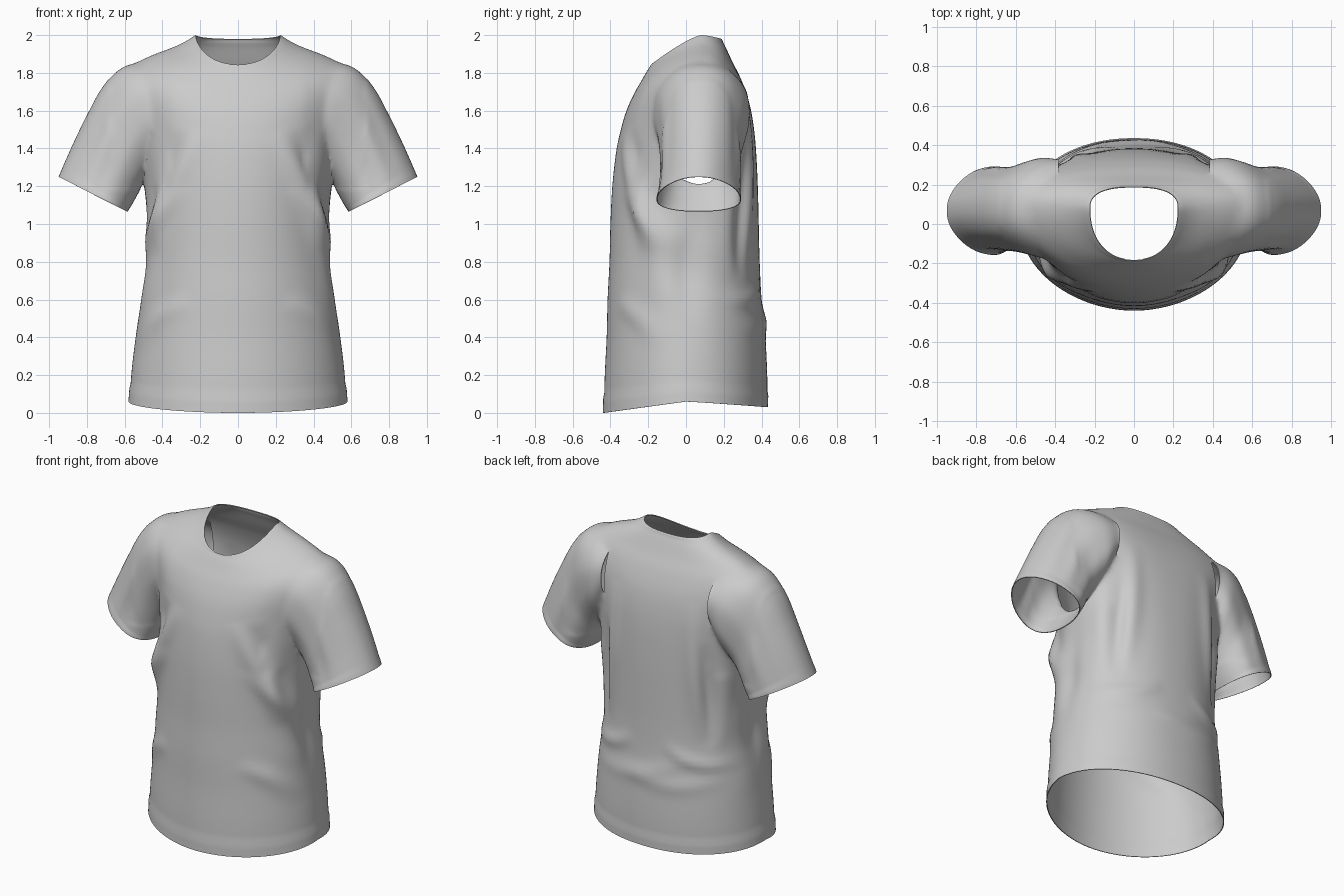
import bpy, bmesh
from math import sin, cos, pi, exp, hypot

if "Cube" in bpy.data.objects:
    bpy.data.objects.remove(bpy.data.objects["Cube"], do_unlink=True)

cotton = bpy.data.materials.new("grey_cotton")
cotton.use_nodes = True
GREY = (0.6, 0.6, 0.6, 1)
cotton.diffuse_color = GREY
cotton.node_tree.nodes["Principled BSDF"].inputs["Base Color"].default_value = GREY


def spline(keys, t):
    """Catmull-Rom through tuples, t from 0 to 1."""
    f = t * (len(keys) - 1)
    i = min(int(f), len(keys) - 2)
    u = f - i
    p = [keys[max(0, min(len(keys) - 1, i + k))] for k in (-1, 0, 1, 2)]
    return [b + 0.5 * u * (c - a + u * (2 * a - 5 * b + 4 * c - d + u * (3 * (b - c) + d - a)))
            for a, b, c, d in zip(*p)]


def power(v, e):
    return (1 if v >= 0 else -1) * abs(v) ** e


def bump(v, width):
    return exp(-(v / width) ** 2)


def fold(x, z, x0, z0, x1, z1, bow, amp, width):
    """Height of one bowed ridge of cloth at (x, z)."""
    dx, dz = x1 - x0, z1 - z0
    length = hypot(dx, dz)
    u = ((x - x0) * dx + (z - z0) * dz) / length ** 2
    if not 0 < u < 1:
        return 0
    side = ((x - x0) * dz - (z - z0) * dx) / length
    return amp * sin(pi * u) * bump(side - bow * sin(pi * u), width)


def loft(name, rows, cols, point):
    """Closed tube; the two end caps get material slot 1."""
    bm = bmesh.new()
    rings = [[bm.verts.new(point(r / (rows - 1), 2 * pi * c / cols)) for c in range(cols)]
             for r in range(rows)]
    for a, b in zip(rings, rings[1:]):
        for c in range(cols):
            d = (c + 1) % cols
            bm.faces.new((a[c], a[d], b[d], b[c]))
    for ring in (rings[0], rings[-1]):
        mid = bm.verts.new(sum((v.co for v in ring), ring[0].co * 0) / cols)
        for c in range(cols):
            bm.faces.new((ring[c], ring[(c + 1) % cols], mid)).material_index = 1
    bmesh.ops.recalc_face_normals(bm, faces=bm.faces)
    mesh = bpy.data.meshes.new(name)
    bm.to_mesh(mesh)
    bm.free()
    mesh.materials.append(cotton)
    mesh.materials.append(cotton)
    obj = bpy.data.objects.new(name, mesh)
    bpy.context.collection.objects.link(obj)
    return obj


# Torso rings: half width, side z, side y, front y, front z, back y, back z
TORSO = [
    (.575, .06, 0, -.435, .0, .43, .03), (.562, .24, 0, -.43, .2, .43, .2),
    (.543, .42, 0, -.42, .4, .42, .4), (.52, .6, 0, -.415, .6, .40, .6),
    (.497, .8, 0, -.405, .8, .39, .8), (.492, 1.0, .02, -.40, 1.0, .385, 1.0),
    (.50, 1.2, .04, -.39, 1.2, .38, 1.2), (.52, 1.4, .06, -.37, 1.38, .37, 1.4),
    (.55, 1.58, .08, -.345, 1.5, .355, 1.54), (.575, 1.73, .09, -.315, 1.6, .33, 1.66),
    (.565, 1.83, .09, -.275, 1.69, .29, 1.77), (.47, 1.89, .09, -.235, 1.76, .245, 1.86),
    (.32, 1.945, .09, -.20, 1.82, .208, 1.94), (.22, 2.0, .08, -.18, 1.845, .185, 1.98)]

# Folds: start x, z, end x, z, bow, height, width
FRONT = [(.2, 1.5, .52, .55, -.05, .03, .05), (.27, 1.2, .54, .5, -.09, .022, .04),
         (.42, 1.5, .44, .85, .02, .025, .04), (.25, .6, .54, .35, -.04, .015, .05),
         (.3, 1.5, .48, .9, -.03, -.02, .04)]
BACK = [(.28, 1.65, .34, .75, .02, .02, .05), (.42, 1.5, .42, .7, -.02, .02, .04),
        (.35, 1.4, .38, .7, 0, -.02, .035), (-.3, .62, .45, .45, .05, .01, .05),
        (-.5, .52, .2, .5, .06, .01, .05), (.1, .7, .52, .6, .04, .015, .04)]


def torso_point(t, a):
    w, zs, yc, yf, zf, yb, zb = spline(TORSO, t)
    c, s = cos(a), sin(a)
    ye, ze, folds = (yb, zb, BACK) if s > 0 else (yf, zf, FRONT)
    # lens-shaped at the hem, squarer towards the shoulders
    full = .94 - .16 * t if s > 0 else 1.04 - .14 * t
    x = w * power(c, full)
    y = yc + (ye - yc) * abs(s) ** full
    z = zs + (ze - zs) * abs(s) ** (1.05 + .12 * t + .5 * sin(pi * t))
    d = sum(fold(abs(x) if f[0] > 0 else x, z, *f) for f in folds) * min(1, abs(s) * 1.6)
    # creased side seams
    side = abs(c) ** 6
    d += side * bump(z - .8, .3) * (.005 * sin(15 * z + 9 * y) - .02 * bump(s, .2))
    # hem band and collar rib
    d += .005 * (t < .035) + .004 * min(1, max(0, (t - .95) / .03))
    return x + d * c, y + d * s, z


# Sleeve rings: top x, z, bottom x, z, front y, back y
SLEEVE = [
    (.38, 1.83, .39, 1.45, -.17, .33), (.50, 1.855, .43, 1.34, -.175, .34),
    (.62, 1.83, .47, 1.27, -.155, .32), (.72, 1.72, .505, 1.205, -.14, .295),
    (.80, 1.575, .535, 1.15, -.135, .29), (.88, 1.41, .56, 1.105, -.135, .285),
    (.95, 1.25, .585, 1.065, -.145, .28)]


def sleeve_point(t, a, sign):
    xt, zt, xb, zb, yf, yb = spline(SLEEVE, t)
    up, s = cos(a), sin(a)
    k = .5 + .5 * power(up, .9)
    x, z = xb + (xt - xb) * k, zb + (zt - zb) * k
    y = (yf + yb) / 2 + (yb - yf) / 2 * power(s, .9) * (1 - .28 * t * up)
    wave = .006 * sin(pi * t) * abs(s) * sin(20 * k + 3 * t + s)
    y += wave * s + .004 * s * (t > .94)
    return sign * x, y, z


shirt = loft("shirt", 90, 128, torso_point)
sleeves = [loft(n, 48, 72, lambda t, a, g=g: sleeve_point(t, a, g))
           for n, g in (("left_sleeve", 1), ("right_sleeve", -1))]

# Sew the sleeves onto the torso
bpy.context.view_layer.objects.active = shirt
shirt.select_set(True)
for sleeve in sleeves:
    mod = shirt.modifiers.new("sew", 'BOOLEAN')
    mod.operation, mod.solver, mod.object = 'UNION', 'EXACT', sleeve
    bpy.ops.object.modifier_apply(modifier=mod.name)
    bpy.data.objects.remove(sleeve, do_unlink=True)

# Open the neck, hem and cuffs, and soften the armholes
bm = bmesh.new()
bm.from_mesh(shirt.data)
bmesh.ops.delete(bm, geom=[f for f in bm.faces if f.material_index == 1], context='FACES')
bmesh.ops.remove_doubles(bm, verts=bm.verts, dist=.003)
armholes = [v for v in bm.verts if not v.is_boundary
            and .36 < abs(v.co.x) < .68 and v.co.z > 1.18]
for _ in range(14):
    bmesh.ops.smooth_vert(bm, verts=armholes, factor=.5,
                          use_axis_x=True, use_axis_y=True, use_axis_z=True)
bm.to_mesh(shirt.data)
bm.free()
shirt.data.materials.pop()

# Cloth thickness and smooth shading
thick = shirt.modifiers.new("cloth_thickness", 'SOLIDIFY')
thick.thickness, thick.offset = .005, -1
bpy.ops.object.modifier_apply(modifier=thick.name)
bpy.ops.object.shade_smooth_by_angle(angle=1.0)
